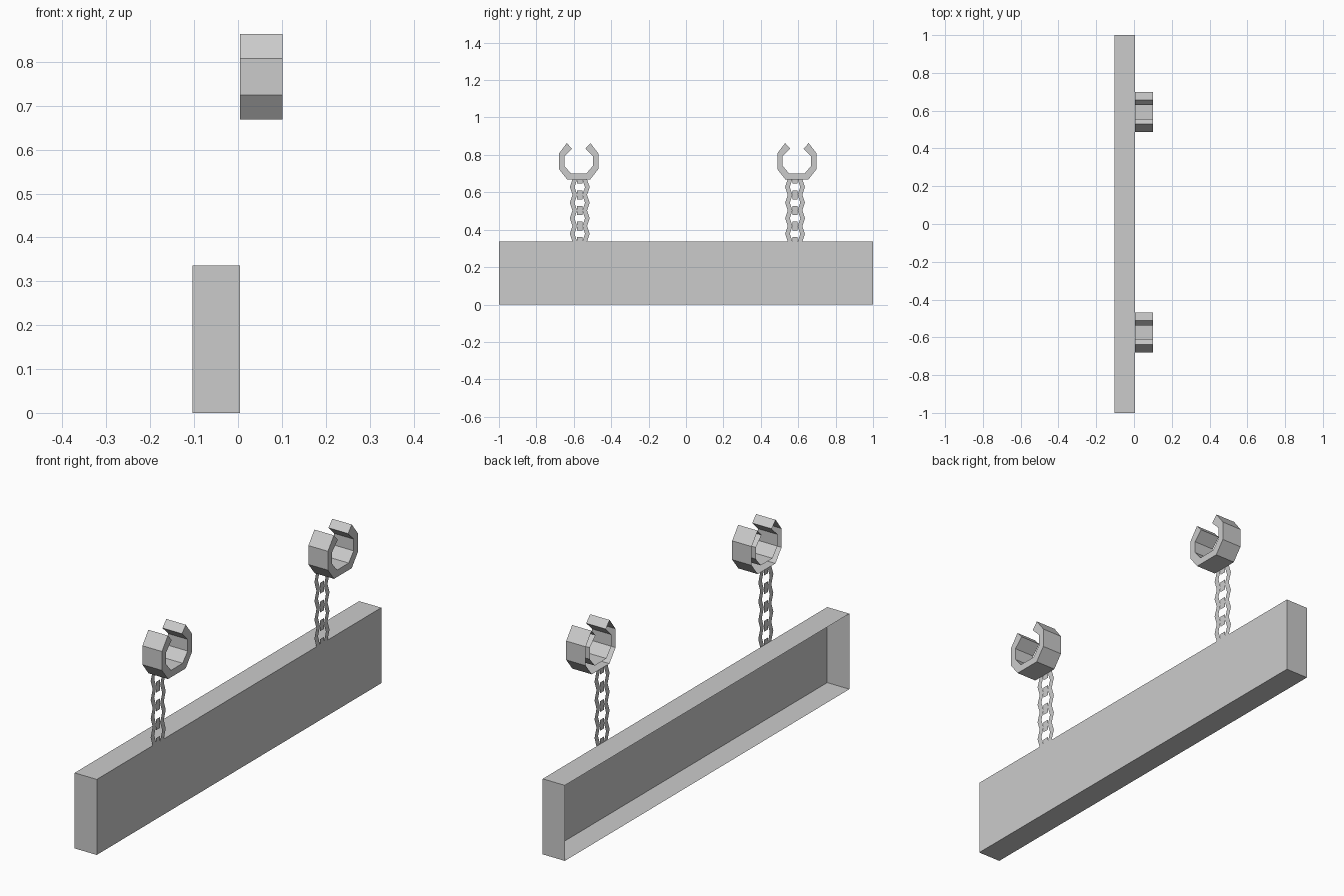
import bpy

if "Cube" in bpy.data.objects:
    bpy.data.objects.remove(bpy.data.objects["Cube"])

X0, X1 = 0.005, 0.101      # chain plane / cuff front
TOP = 0.336                # top of the board


def add_mesh(name, verts, faces):
    me = bpy.data.meshes.new(name)
    me.from_pydata(verts, [], faces)
    me.update()
    ob = bpy.data.objects.new(name, me)
    bpy.context.collection.objects.link(ob)
    return ob


# Board: thin shell, open at the back (-x)
board = [(x, y, z) for x in (-0.104, X0) for y, z in ((-1, 0), (1, 0), (1, TOP), (-1, TOP))]
add_mesh("board", board, [(4, 5, 6, 7), (0, 1, 5, 4), (1, 2, 6, 5), (2, 3, 7, 6), (3, 0, 4, 7)])

# Cuff: open octagonal ring profile, offsets in y and heights
OUTER = [(-0.063, 0.863), (-0.105, 0.808), (-0.105, 0.724), (-0.062, 0.669)]
INNER = [(-0.036, 0.833), (-0.076, 0.793), (-0.076, 0.741), (-0.041, 0.700)]


def full(half):
    return half + [(-y, z) for y, z in reversed(half)]


def cuff(name, cy):
    out, inn = full(OUTER), full(INNER)
    n = len(out)
    verts = [(x, cy + y, z) for x in (X0, X1) for loop in (out, inn) for y, z in loop]
    o0, i0, o1, i1 = 0, n, 2 * n, 3 * n
    faces = []
    for k in range(n - 1):
        faces += [(o0 + k, o0 + k + 1, o1 + k + 1, o1 + k),
                  (i0 + k + 1, i0 + k, i1 + k, i1 + k + 1),
                  (o1 + k, o1 + k + 1, i1 + k + 1, i1 + k)]
    faces += [(o0, o1, i1, i0), (o0 + n - 1, i0 + n - 1, i1 + n - 1, o1 + n - 1)]
    add_mesh(name, verts, faces)


# Chain: flat zigzag strands with small links down the middle
def chain(name, cy):
    links, z0, z1 = 4, TOP, 0.67
    step = (z1 - z0) / links
    verts, faces = [], []
    for s in (-1, 1):
        base = len(verts)
        for k in range(2 * links + 1):
            z = z0 + k * step / 2
            shift = 0.014 if k % 2 else 0.0
            verts += [(X0, cy + s * (0.014 + shift), z), (X0, cy + s * (0.039 + shift), z)]
        for k in range(2 * links):
            a = base + 2 * k
            faces.append((a, a + 1, a + 3, a + 2))
    for k in range(links + 1):
        zc = z0 + k * step
        lo, hi = max(z0, zc - 0.024), min(z1, zc + 0.024)
        a = len(verts)
        verts += [(X0, cy + y, z) for y, z in ((-0.014, lo), (0.014, lo), (0.014, hi), (-0.014, hi))]
        faces.append((a, a + 1, a + 2, a + 3))
    add_mesh(name, verts, faces)


for side, ring_y, chain_y in (("left", -0.574, -0.568), ("right", 0.593, 0.583)):
    cuff("cuff_" + side, ring_y)
    chain("chain_" + side, chain_y)
